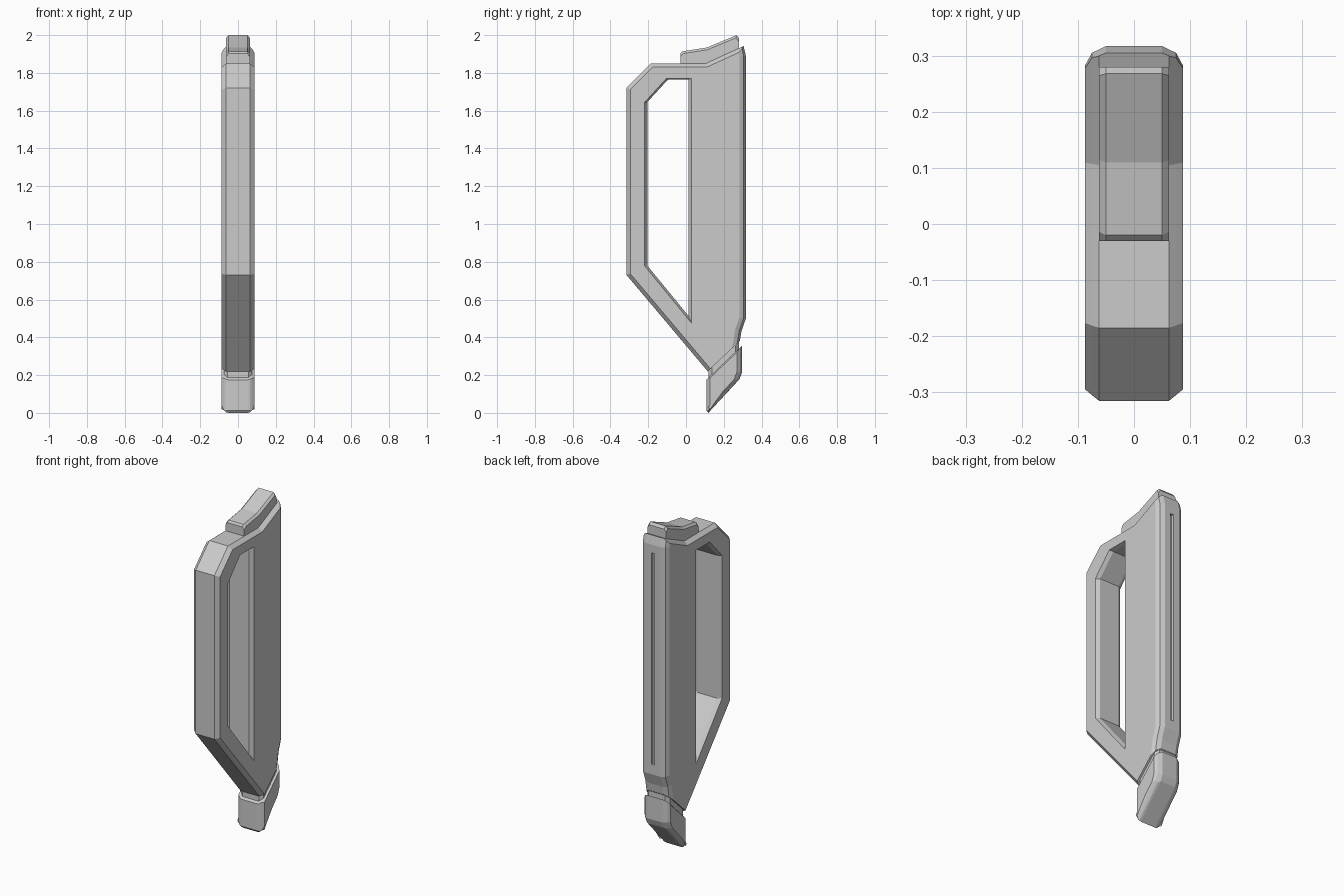
import bpy, bmesh
from mathutils import Vector

if "Cube" in bpy.data.objects:
    bpy.data.objects.remove(bpy.data.objects["Cube"])


def inset(profile, dists):
    """Move every edge of a clockwise (y, z) profile inward by its own distance."""
    pts = [Vector(p) for p in profile]
    n = len(pts)
    out = []
    for i in range(n):
        a, b, c = pts[i - 1], pts[i], pts[(i + 1) % n]
        d0, d1 = (b - a).normalized(), (c - b).normalized()
        n0, n1 = Vector((d0.y, -d0.x)), Vector((d1.y, -d1.x))
        p0, p1 = b + n0 * dists[i - 1], b + n1 * dists[i]
        det = d0.x * d1.y - d0.y * d1.x
        t = ((p1 - p0).x * d1.y - (p1 - p0).y * d1.x) / det
        out.append(p0 + d0 * t)
    return out


def prism(name, profile, sections):
    """Symmetric prism along x; sections = [(half width, per-edge insets), ...] from the middle out."""
    n = len(profile)
    full = [(-x, d) for x, d in reversed(sections)] + list(sections)
    bm = bmesh.new()
    rings = [[bm.verts.new((x, p.x, p.y)) for p in inset(profile, d)] for x, d in full]
    for r0, r1 in zip(rings, rings[1:]):
        for i in range(n):
            j = (i + 1) % n
            bm.faces.new((r0[i], r0[j], r1[j], r1[i]))
    bm.faces.new(rings[0])
    bm.faces.new(rings[-1])
    bmesh.ops.recalc_face_normals(bm, faces=bm.faces)
    me = bpy.data.meshes.new(name)
    bm.to_mesh(me)
    bm.free()
    ob = bpy.data.objects.new(name, me)
    bpy.context.collection.objects.link(ob)
    return ob


def cut(target, cutter):
    cutter.hide_render = True
    cutter.hide_viewport = True
    m = target.modifiers.new(cutter.name, 'BOOLEAN')
    m.operation = 'DIFFERENCE'
    m.solver = 'EXACT'
    m.object = cutter


def mixed(kinds, **d):
    """Inset list from a string of edge letters."""
    return [d[k] for k in kinds]


# Main body: front handle, top, spine; f = plain chamfer, b = rounder back, o = open bottom
body_profile = [(-0.315, 0.73), (-0.315, 1.72), (-0.185, 1.85), (0.105, 1.85), (0.305, 1.942),
                (0.317, 1.89), (0.317, 0.5), (0.293, 0.43), (0.285, 0.38), (0.115, 0.22)]
kinds = "ffffbbbbof"
body = prism("body", body_profile, [
    (0.05, mixed(kinds, f=0, b=0, o=0)),
    (0.0625, mixed(kinds, f=0, b=0.006, o=0)),
    (0.075, mixed(kinds, f=0.01, b=0.012, o=0)),
    (0.087, mixed(kinds, f=0.02, b=0.034, o=0))])

# Hand opening, flaring outward at both sides
hole_profile = [(-0.205, 0.78), (-0.205, 1.645), (-0.095, 1.765), (0.012, 1.765), (0.012, 0.515)]
flare = [-0.015, -0.01, -0.006, -0.018, -0.012]
cut(body, prism("opening_cutter", hole_profile,
                [(0.065, [0] * 5), (0.087, flare), (0.12, flare)]))

# Long slot down the back
cut(body, prism("slot_cutter", [(0.3, 0.56), (0.3, 1.84), (0.34, 1.84), (0.34, 0.56)],
                [(0.01, [0] * 4)]))

# Raised cap on top
cap_profile = [(-0.03, 1.83), (-0.03, 1.903), (-0.02, 1.914), (0.11, 1.934),
               (0.268, 2.0), (0.28, 1.985), (0.28, 1.83)]
prism("top_cap", cap_profile, [
    (0.05, [0] * 7),
    (0.0625, mixed("occccoo", c=0.012, o=0))])

# Recessed neck joining the body and the foot
prism("neck", [(0.12, 0.15), (0.12, 0.25), (0.28, 0.41), (0.28, 0.32)], [
    (0.055, [0] * 4),
    (0.075, mixed("fofo", f=0.018, o=0))])

# Angled foot at the bottom
foot_profile = [(0.118, 0.0), (0.108, 0.012), (0.108, 0.175), (0.297, 0.355),
                (0.297, 0.215), (0.283, 0.178)]
kinds = "ffobbf"
prism("foot", foot_profile, [
    (0.05, mixed(kinds, f=0, b=0, o=0)),
    (0.0625, mixed(kinds, f=0.002, b=0.006, o=0)),
    (0.075, mixed(kinds, f=0.01, b=0.012, o=0)),
    (0.087, mixed(kinds, f=0.02, b=0.026, o=0.006))])
